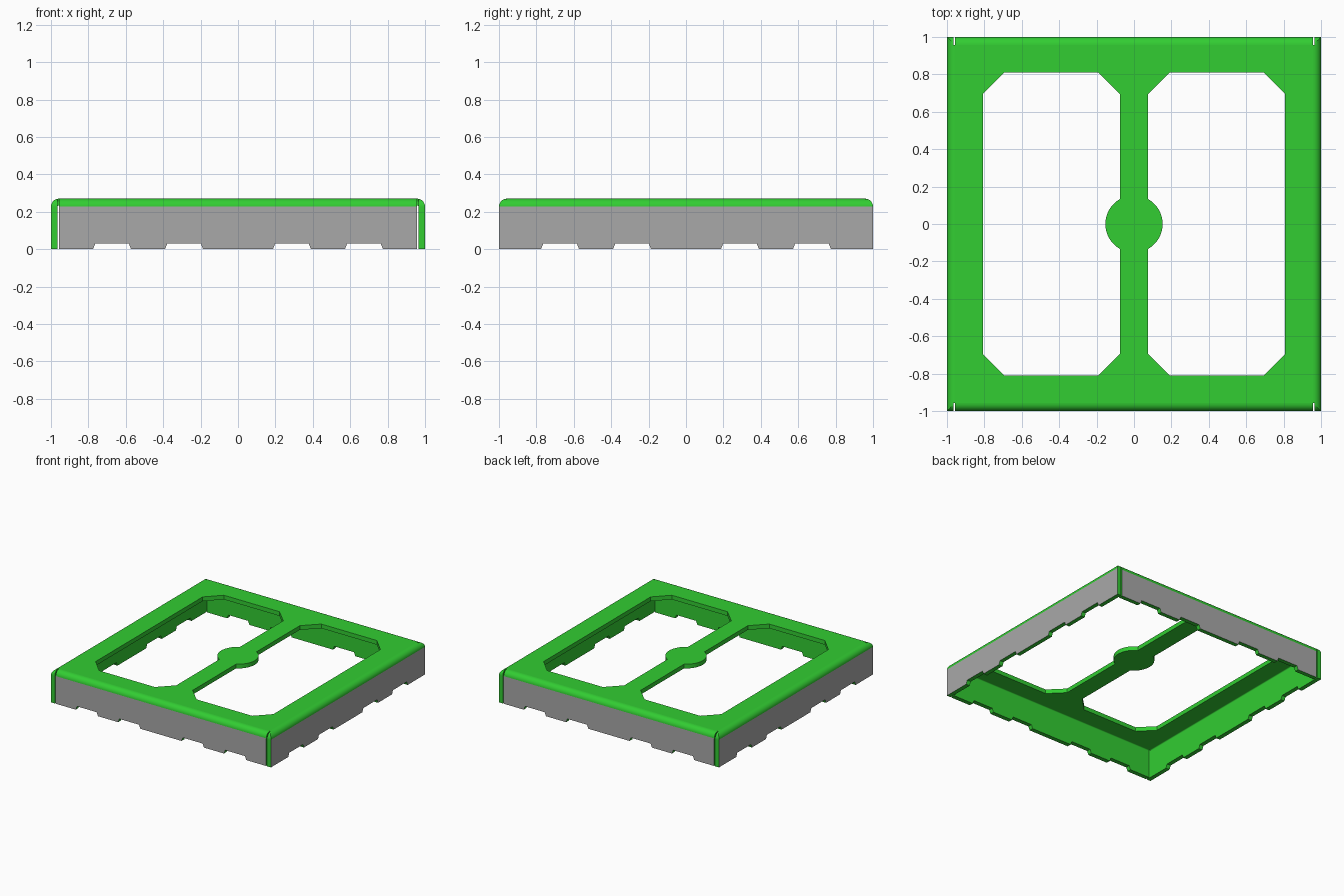
import bpy, bmesh, math

cube = bpy.data.objects.get("Cube")
if cube:
    bpy.data.objects.remove(cube, do_unlink=True)

H, R, T = 0.27, 0.043, 0.035      # height, outer bend radius, sheet thickness
FLAT = 1 - R                      # where the flat plate ends
INNER = 1 - T                     # inside face of the walls
BEND = H - R                      # top of the straight walls


def material(name, colour):
    mat = bpy.data.materials.new(name)
    mat.use_nodes = True
    mat.diffuse_color = (*colour, 1)
    bsdf = next(n for n in mat.node_tree.nodes if n.type == 'BSDF_PRINCIPLED')
    bsdf.inputs["Base Color"].default_value = (*colour, 1)
    return mat


GREEN = material("lime_green", (0.032, 0.61, 0.032))
GREY = material("mid_grey", (0.397, 0.397, 0.397))


def near(a, b):
    return abs(a - b) < 1e-4


def finish(name, bm, drop, grey=lambda c: False):
    """Drop hidden joint faces, colour, and mirror the quarter to all sides."""
    bmesh.ops.recalc_face_normals(bm, faces=bm.faces)
    hidden = [f for f in bm.faces if drop(f.calc_center_median())]
    bmesh.ops.delete(bm, geom=hidden, context='FACES')
    for f in bm.faces:
        f.material_index = int(grey(f.calc_center_median()))
    mesh = bpy.data.meshes.new(name)
    bm.to_mesh(mesh)
    bm.free()
    mesh.materials.append(GREEN)
    mesh.materials.append(GREY)
    ob = bpy.data.objects.new(name, mesh)
    bpy.context.collection.objects.link(ob)
    bpy.ops.object.select_all(action='DESELECT')
    ob.select_set(True)
    bpy.context.view_layer.objects.active = ob
    bpy.ops.object.shade_smooth_by_angle(angle=math.radians(30))
    mod = ob.modifiers.new("mirror", 'MIRROR')
    mod.use_axis = (True, True, False)
    mod.merge_threshold = 0.0005


def prism(points, lo, hi, place):
    """Extrude a 2D outline from lo to hi; place maps (u, v, w) to x, y, z."""
    bm = bmesh.new()
    ends = [[bm.verts.new(place(u, v, w)) for u, v in points] for w in (lo, hi)]
    for ring in ends:
        bm.faces.new(ring)
    n = len(points)
    for i in range(n):
        j = (i + 1) % n
        bm.faces.new((ends[0][i], ends[0][j], ends[1][j], ends[1][i]))
    return bm


def arc(cx, cy, radius, start, stop, steps):
    angles = [math.radians(start + (stop - start) * i / steps) for i in range(steps + 1)]
    return [(cx + radius * math.cos(a), cy + radius * math.sin(a)) for a in angles]


# Top plate: frame, centre bar and round boss (one quarter)
boss, bar = 0.153, 0.075
outline = [(0, 0)] + arc(0, 0, boss, 0, math.degrees(math.acos(bar / boss)), 12)
outline += [(bar, 0.695), (0.19, 0.81), (0.695, 0.81), (0.808, 0.695),
            (0.808, 0), (FLAT, 0), (FLAT, FLAT), (0, FLAT)]
bm = prism(outline, H - T, H, lambda u, v, w: (u, v, w))
finish("top_plate", bm, lambda c: near(c.x, 0) or near(c.y, 0)
       or near(c.x, FLAT) or near(c.y, FLAT))


# Walls with notched lower edges, grey on the outside
def wall_outline(end):
    pts = [(0, 0)]
    for a, b in ((0.187, 0.39), (0.572, 0.775)):
        pts += [(a, 0), (a + 0.012, 0.03), (b - 0.012, 0.03), (b, 0)]
    return pts + [(end, 0), (end, BEND), (0, BEND)]


bend_outline = arc(FLAT, BEND, R, 0, 90, 8) + arc(FLAT, BEND, R - T, 90, 0, 4)

for side, end, axis in (("side", 1, 0), ("front_and_back", FLAT, 1)):
    across = 1 - axis
    if axis == 0:
        wall_place = lambda u, v, w: (w, u, v)
        bend_place = lambda u, v, w: (u, w, v)
    else:
        wall_place = lambda u, v, w: (u, w, v)
        bend_place = lambda u, v, w: (w, u, v)
    bm = prism(wall_outline(end), INNER, 1, wall_place)
    finish(side + "_walls", bm,
           lambda c: near(c[across], 0) or near(c.z, BEND),
           lambda c: near(c[axis], 1))
    # Rounded bend joining wall and plate
    bm = prism(bend_outline, 0, FLAT, bend_place)
    finish(side + "_bends", bm,
           lambda c: near(c[across], 0) or near(c.z, BEND) or near(c[axis], FLAT))

# Rounded corner tabs at the ends of the side bends
bm = bmesh.new()
rings = []
for r, z in arc(FLAT, BEND, R, 0, 78, 8):
    rings.append([bm.verts.new((x, y, z)) for x, y in
                  ((INNER, FLAT), (r, FLAT), (r, r), (INNER, r))])
for low, high in zip(rings, rings[1:]):
    for i in range(4):
        j = (i + 1) % 4
        bm.faces.new((low[i], low[j], high[j], high[i]))
bm.faces.new(rings[-1])
finish("corner_tabs", bm, lambda c: near(c.y, FLAT))
